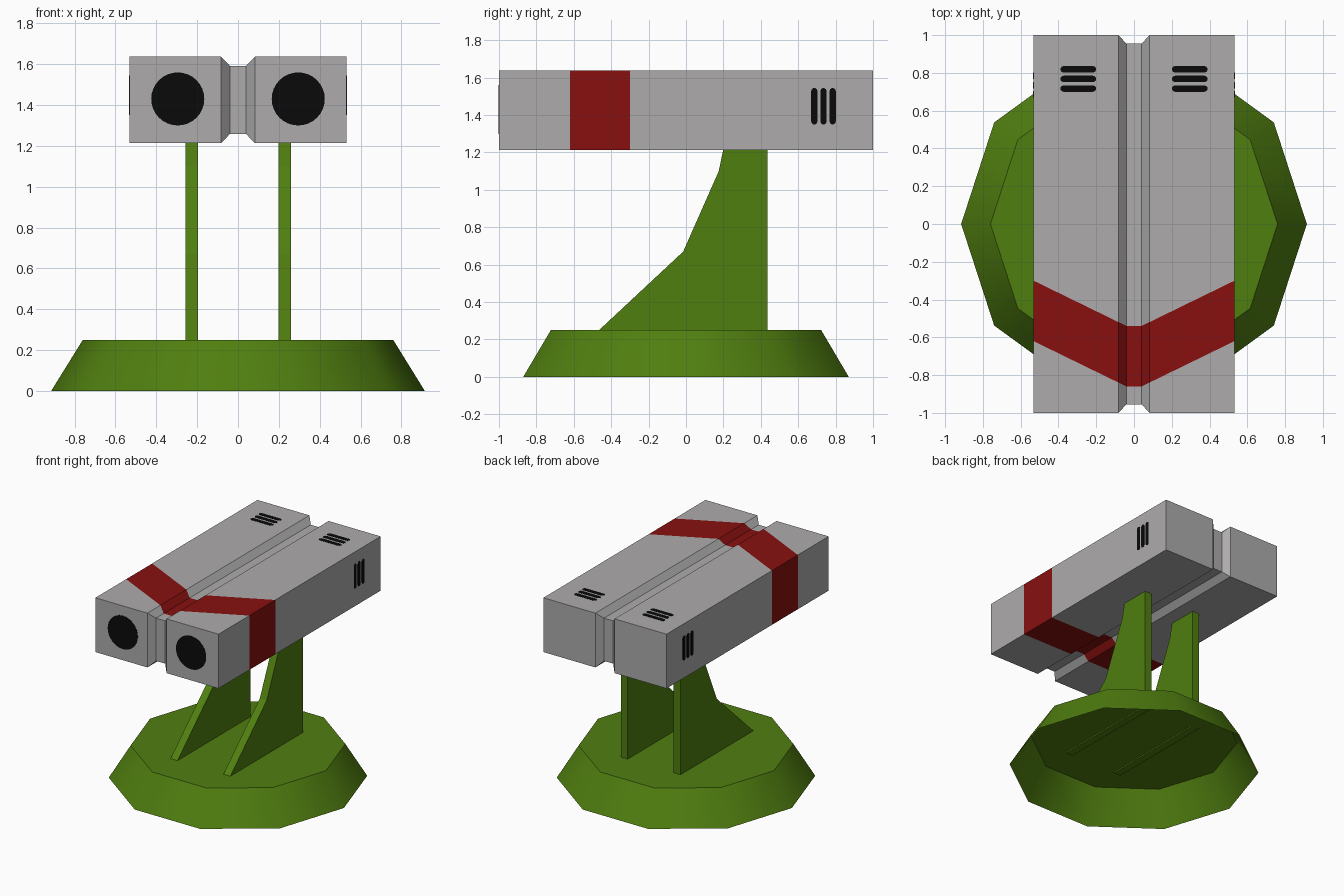
import bpy, bmesh, math
from mathutils import Vector

if "Cube" in bpy.data.objects:
    bpy.data.objects.remove(bpy.data.objects["Cube"])


def material(name, rgb):
    m = bpy.data.materials.new(name)
    m.diffuse_color = (*rgb, 1)
    m.use_nodes = True
    m.node_tree.nodes["Principled BSDF"].inputs["Base Color"].default_value = m.diffuse_color
    return m


GREY = material("pod grey", (0.42, 0.41, 0.41))
GREEN = material("olive green", (0.08, 0.21, 0.005))
RED = material("dark red", (0.25, 0.005, 0.005))
BLACK = material("black", (0.003, 0.003, 0.003))


def finish(name, bm, *mats):
    mesh = bpy.data.meshes.new(name)
    bm.to_mesh(mesh)
    bm.free()
    ob = bpy.data.objects.new(name, mesh)
    bpy.context.collection.objects.link(ob)
    for m in mats:
        mesh.materials.append(m)
    return ob


def prism(name, points, depth, mat):
    """Extrude a flat polygon of 3D points along the depth vector."""
    bm = bmesh.new()
    face = bm.faces.new([bm.verts.new(p) for p in points])
    new = bmesh.ops.extrude_face_region(bm, geom=[face], use_keep_orig=True)["geom"]
    bmesh.ops.translate(bm, vec=Vector(depth),
                        verts=[v for v in new if isinstance(v, bmesh.types.BMVert)])
    bmesh.ops.recalc_face_normals(bm, faces=bm.faces)
    return finish(name, bm, mat)


# Base: ten-sided hollow frustum, open underneath
bm = bmesh.new()
N = 10
rings = [[bm.verts.new((r * math.cos(i * math.tau / N), r * math.sin(i * math.tau / N), z))
          for i in range(N)] for r, z in ((0.915, 0), (0.76, 0.25))]
for i in range(N):
    j = (i + 1) % N
    bm.faces.new((rings[0][i], rings[0][j], rings[1][j], rings[1][i]))
bm.faces.new(rings[1])
base = finish("base", bm, GREEN)
bpy.context.view_layer.objects.active = base
base.select_set(True)
bpy.ops.object.shade_smooth_by_angle(angle=math.radians(45))
base.select_set(False)

# Two support fins
FIN = [(-0.465, 0.24), (-0.465, 0.25), (-0.015, 0.67), (0.175, 1.1), (0.2, 1.22),
       (0.435, 1.22), (0.435, 0.24)]
for side, x in (("left", -0.257), ("right", 0.199)):
    prism(side + "_fin", [(x, y, z) for y, z in FIN], (0.06, 0, 0), GREEN)

# Twin pod: rectangles lofted along x, pinched in the middle
bm = bmesh.new()
Z0, Z1, INSET = 1.213, 1.637, 0.045
sections = []
for x, d in ((-0.532, 0), (-0.083, 0), (-0.04, INSET), (0.04, INSET), (0.083, 0), (0.532, 0)):
    sections.append([bm.verts.new((x, y, z)) for y, z in
                     ((-1 + d, Z0 + d), (1 - d, Z0 + d), (1 - d, Z1 - d), (-1 + d, Z1 - d))])
for a, b in zip(sections, sections[1:]):
    for i in range(4):
        bm.faces.new((a[i], a[(i + 1) % 4], b[(i + 1) % 4], b[i]))
bm.faces.new(sections[0])
bm.faces.new(sections[-1])
bmesh.ops.recalc_face_normals(bm, faces=bm.faces)

# Stripe: chevron on the top, straight band on sides and bottom
SLOPE = 0.24 / 0.492


def stripe_shift(f):
    """How far the stripe is pushed forward at this face's middle."""
    x = abs(f.calc_center_median().x)
    return SLOPE * (0.532 - max(x, 0.04)) if f.normal.z > 0.5 else 0


def zone(f):
    x = f.calc_center_median().x
    if abs(f.normal.y) > 0.5:
        return "end"
    if f.normal.z < 0.5:
        return "plain"
    return "middle" if abs(x) < 0.04 else ("right" if x > 0 else "left")


for edge in (-0.30, -0.62):
    for name, slope, start in (("plain", 0, 0), ("middle", 0, -0.24),
                               ("right", SLOPE, 0), ("left", -SLOPE, 0)):
        faces = [f for f in bm.faces if zone(f) == name]
        geom = set(faces)
        for f in faces:
            geom.update(f.edges)
            geom.update(f.verts)
        px = 0.532 if slope >= 0 else -0.532
        bmesh.ops.bisect_plane(bm, geom=list(geom), dist=1e-5,
                               plane_co=(px, edge + start, 0), plane_no=(-slope, 1, 0))
bm.normal_update()
for f in bm.faces:
    y = f.calc_center_median().y + stripe_shift(f)
    f.material_index = int(zone(f) != "end" and -0.62 < y < -0.30)
finish("twin_pod", bm, GREY, RED)


def capsule(length, width):
    """Outline of a slot with rounded ends, long along the first axis."""
    r = width / 2
    pts = []
    for end in (1, -1):
        for k in range(6):
            a = -math.pi / 2 + math.pi * k / 5
            pts.append((end * (length / 2 - r + r * math.cos(a)), end * r * math.sin(a)))
    return pts


# Muzzle discs and vent slots, mirrored left and right
T = 0.003
for side, s in (("left", -1), ("right", 1)):
    disc = [(s * 0.295 + 0.13 * math.cos(i * math.tau / 32), -1 - T / 2,
             1.43 + 0.13 * math.sin(i * math.tau / 32)) for i in range(32)]
    prism(side + "_muzzle", disc, (0, T, 0), BLACK)
    for n in range(3):
        prism(f"{side}_top_vent_{n + 1}",
              [(s * 0.295 + u, 0.717 + 0.051 * n + v, Z1 - T / 2) for u, v in capsule(0.19, 0.034)],
              (0, 0, T), BLACK)
        prism(f"{side}_side_vent_{n + 1}",
              [(s * 0.532 - T / 2, 0.686 + 0.049 * n + v, 1.447 + u) for u, v in capsule(0.195, 0.034)],
              (T, 0, 0), BLACK)
